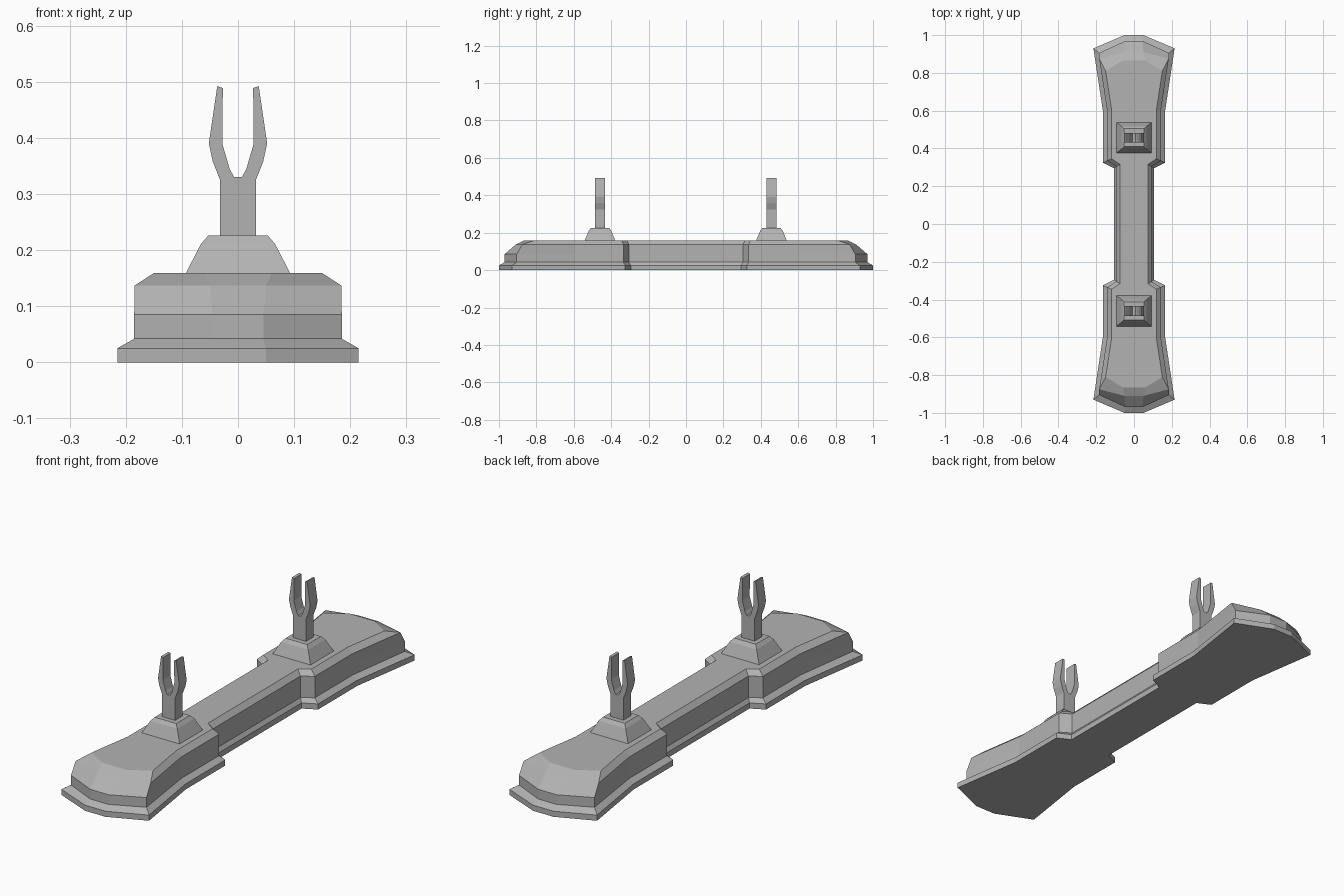
import bpy, bmesh

cube = bpy.data.objects.get("Cube")
if cube:
    bpy.data.objects.remove(cube, do_unlink=True)

stone = bpy.data.materials.new("grey stone")
stone.use_nodes = True
GREY = (0.45, 0.45, 0.45, 1)
stone.diffuse_color = GREY
stone.node_tree.nodes["Principled BSDF"].inputs["Base Color"].default_value = GREY


def loft(name, rings):
    """Skin a stack of closed rings and cap both ends."""
    bm = bmesh.new()
    loops = [[bm.verts.new(p) for p in ring] for ring in rings]
    n = len(loops[0])
    for low, high in zip(loops, loops[1:]):
        for i in range(n):
            j = (i + 1) % n
            bm.faces.new((low[i], low[j], high[j], high[i]))
    bm.faces.new(loops[0][::-1])
    bm.faces.new(loops[-1])
    bmesh.ops.recalc_face_normals(bm, faces=bm.faces)
    mesh = bpy.data.meshes.new(name)
    bm.to_mesh(mesh)
    bm.free()
    mesh.materials.append(stone)
    ob = bpy.data.objects.new(name, mesh)
    bpy.context.collection.objects.link(ob)
    return ob


def four_way(quarter, z):
    """Mirror a quarter outline about both axes into a closed ring."""
    half = quarter + [(-x, y) for x, y in reversed(quarter)]
    full = half + [(-x, -y) for x, y in half]
    return [(x, y, z) for x, y in full]


# Base: waist corner, shoulder, flare start, flared corner, blunt tip
foot = [(.105, .295), (.165, .325), (.165, .6), (.215, .93), (.05, 1)]
wall = [(.093, .305), (.142, .335), (.142, .6), (.185, .905), (.045, .97)]
brow = wall[:3] + [(.184, .875), (.05, .91)]
crown = [(.073, .315), (.118, .345), (.118, .6), (.15, .81), (.06, .865)]
levels = [(foot, 0), (foot, .025), (wall, .042), (wall, .085),
          (brow, .137), (crown, .159)]
loft("stand_base", [four_way(q, z) for q, z in levels])

# Fork: right half of the outline, from the post foot up and into the notch
fork_half = [(.032, .22), (.032, .325), (.045, .358), (.052, .39),
             (.037, .492), (.027, .489), (.028, .39), (.015, .345), (.007, .33)]
fork_outline = fork_half + [(-x, z) for x, z in reversed(fork_half)]
THICK = .026

for side, y0 in (("front", -.46), ("back", .457)):
    # Stepped pyramid footing
    steps = [(.095, .083, .155), (.066, .06, .211), (.053, .048, .226)]
    footing = loft(side + "_footing", [four_way([(a, b)], z) for a, b, z in steps])
    footing.location.y = y0
    # Post with two prongs
    fork = loft(side + "_fork", [[(x, y, z) for x, z in fork_outline]
                                 for y in (-THICK, THICK)])
    fork.location.y = y0
